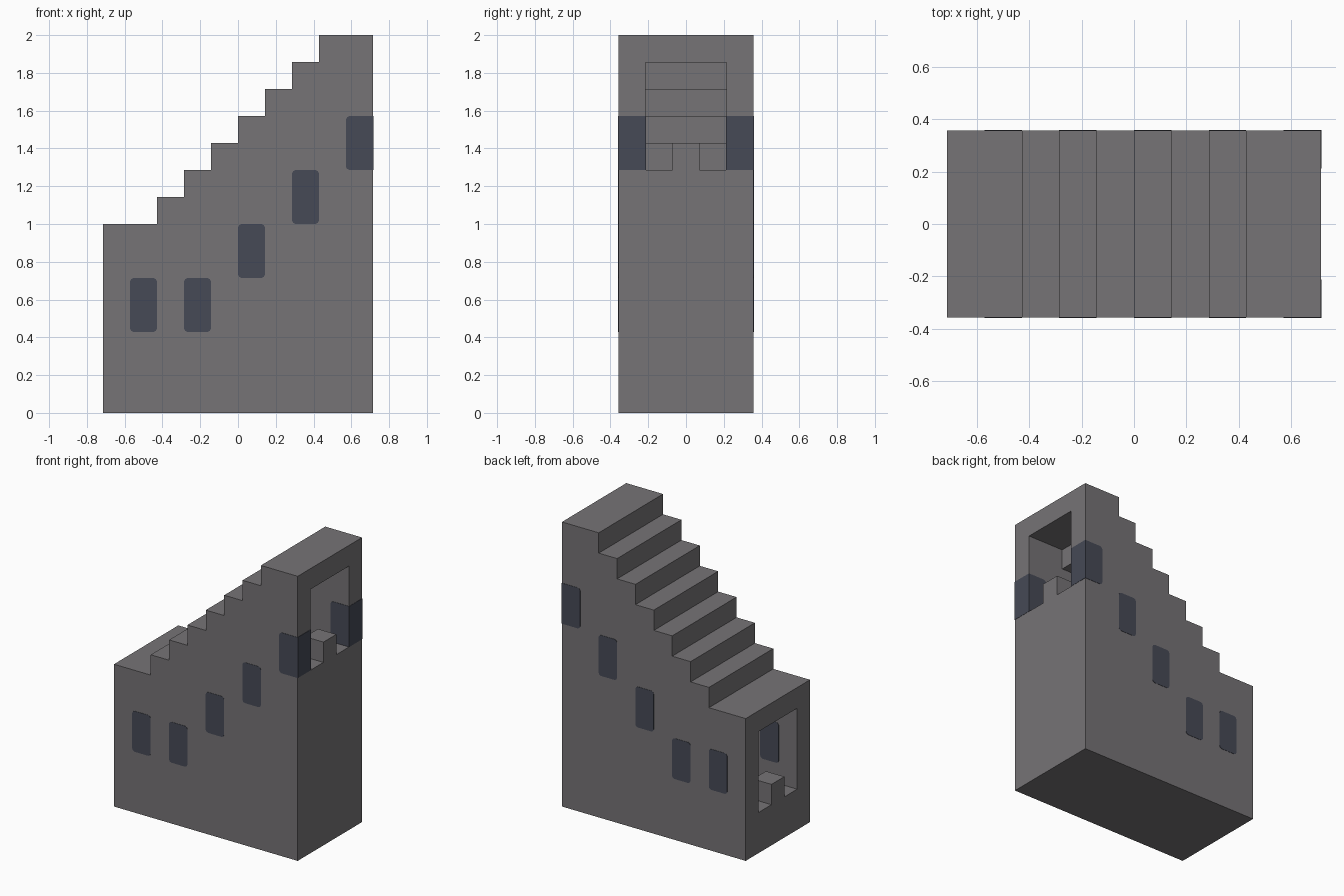
import bpy
import bmesh

U = 1 / 7          # one building unit
GAP = 0.003        # keeps the roof steps joined along their edges

if "Cube" in bpy.data.objects:
    bpy.data.objects.remove(bpy.data.objects["Cube"], do_unlink=True)


def material(name, rgb):
    mat = bpy.data.materials.new(name)
    mat.use_nodes = True
    mat.diffuse_color = (*rgb, 1)
    bsdf = next(n for n in mat.node_tree.nodes if n.type == "BSDF_PRINCIPLED")
    bsdf.inputs["Base Color"].default_value = (*rgb, 1)
    return mat


def extrude_profile(name, points, y0, y1, mat):
    """Extrude an x-z outline along y."""
    bm = bmesh.new()
    face = bm.faces.new([bm.verts.new((x, y0, z)) for x, z in points])
    ext = bmesh.ops.extrude_face_region(bm, geom=[face])
    verts = [g for g in ext["geom"] if isinstance(g, bmesh.types.BMVert)]
    bmesh.ops.translate(bm, vec=(0, y1 - y0, 0), verts=verts)
    bmesh.ops.recalc_face_normals(bm, faces=bm.faces)
    mesh = bpy.data.meshes.new(name)
    bm.to_mesh(mesh)
    bm.free()
    mesh.materials.append(mat)
    obj = bpy.data.objects.new(name, mesh)
    bpy.context.collection.objects.link(obj)
    return obj


def rectangle(x0, x1, z0, z1):
    return [(x0, z0), (x1, z0), (x1, z1), (x0, z1)]


def stairs(x, z, count):
    """Rising step outline in units, starting at the foot of the first riser."""
    pts = []
    for i in range(count):
        pts += [((x + i) * U, (z + i) * U), ((x + i) * U, (z + i + 1) * U)]
    return pts


def subtract(target, cutter):
    mod = target.modifiers.new("cut", "BOOLEAN")
    mod.operation = "DIFFERENCE"
    mod.solver = "EXACT"
    mod.object = cutter
    bpy.context.view_layer.objects.active = target
    bpy.ops.object.modifier_apply(modifier=mod.name)
    bpy.data.objects.remove(cutter, do_unlink=True)


stone = material("dark grey stone", (0.18, 0.172, 0.18))
glass = material("navy glass", (0.061, 0.067, 0.093))

# Stepped outer body
outline = [(-5 * U, 0), (-5 * U, 7 * U)] + stairs(-3, 7, 7) + [(5 * U, 14 * U), (5 * U, 0)]
body = extrude_profile("stair_body", outline, -2.5 * U, 2.5 * U, stone)

# Sloping passage with stepped ceiling and floor, open at both ends
ceiling = [(x + GAP, z - GAP) for x, z in stairs(-3, 6, 7)]
floor = stairs(-2, 2, 6) + [(4 * U, 8 * U), (4 * U, 9 * U)]
passage = ([(-5.5 * U, 6 * U - GAP)] + ceiling + [(5.5 * U, 13 * U - GAP), (5.5 * U, 9 * U)]
           + floor[::-1] + [(-5.5 * U, 2 * U)])
tunnel = extrude_profile("passage_cutter", passage, -1.5 * U, 1.5 * U, stone)
tunnel.hide_render = True

# Centre blocks left standing in each doorway
for x0, x1, z in ((-6, -4, 2), (4, 6, 9)):
    block = extrude_profile("doorway_block",
                            rectangle(x0 * U, x1 * U, (z - 0.5) * U, (z + 1) * U),
                            -0.5 * U, 0.5 * U, stone)
    subtract(tunnel, block)
subtract(body, tunnel)


def window_outline(x, z, square_end):
    """Upright pane with softened corners; the end pane is square on its outer side."""
    x0, x1, z0, z1 = x * U, (x + 1) * U, z * U, (z + 2) * U
    a, b = 0.018, 0.006
    left = [(x0 + a, z1), (x0 + b, z1 - b), (x0, z1 - a),
            (x0, z0 + a), (x0 + b, z0 + b), (x0 + a, z0)]
    if square_end:
        return left + [(x1 + 0.002, z0), (x1 + 0.002, z1)]
    return left + [(x0 + x1 - px, pz) for px, pz in left[::-1]]


# Windows pass through both side walls
for side, label in ((-1, "front"), (1, "back")):
    for i, (x, z) in enumerate(((-4, 3), (-2, 3), (0, 5), (2, 7), (4, 9))):
        inner, outer = 1.5 * U - 0.002, 2.5 * U + 0.002
        extrude_profile(f"{label}_window_{i + 1}", window_outline(x, z, x == 4),
                        side * inner, side * outer, glass)
